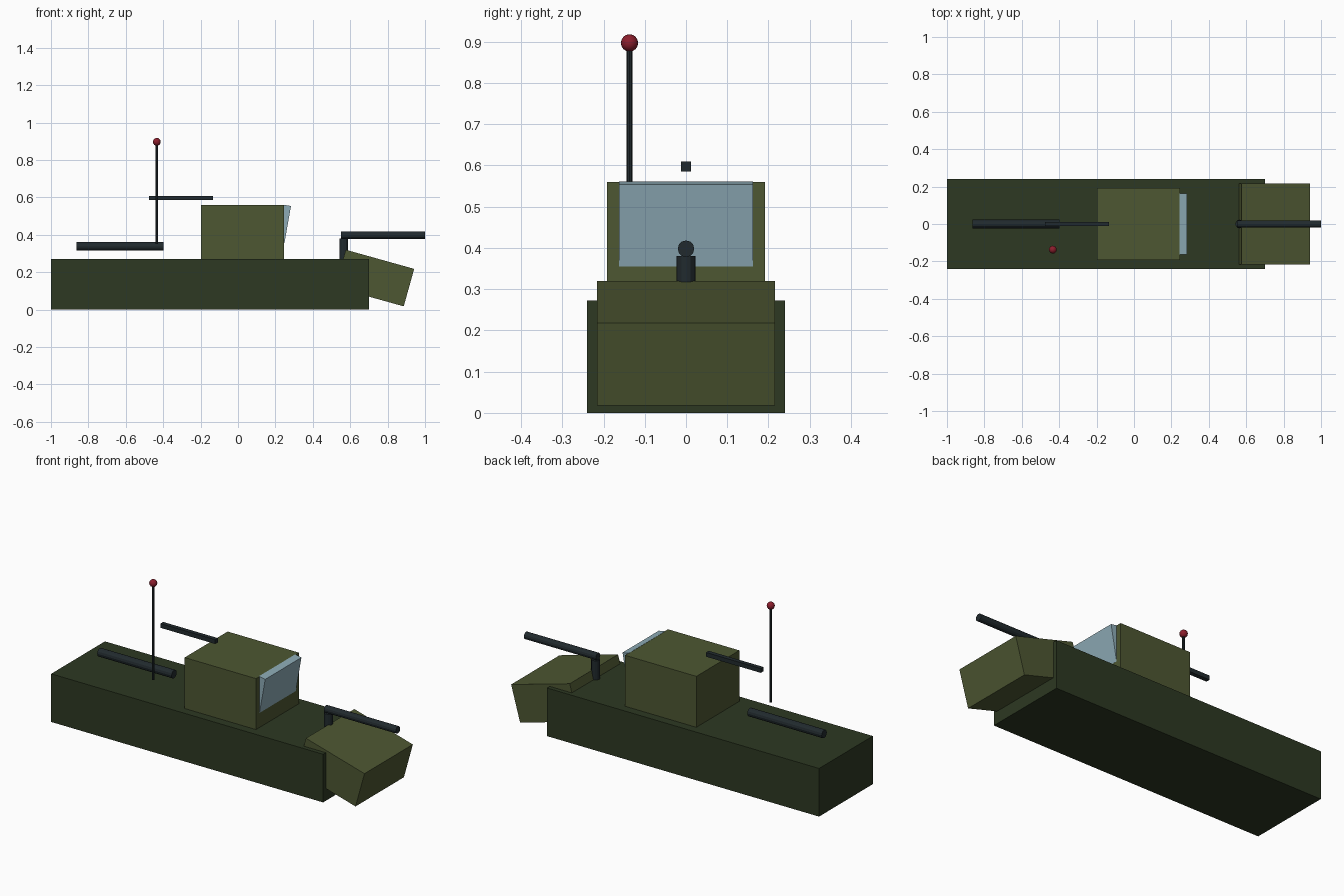
import bpy
import math

default = bpy.data.objects.get("Cube")
if default:
    bpy.data.objects.remove(default, do_unlink=True)


def material(name, rgb):
    mat = bpy.data.materials.new(name)
    mat.use_nodes = True
    mat.diffuse_color = (*rgb, 1)
    mat.node_tree.nodes["Principled BSDF"].inputs["Base Color"].default_value = (*rgb, 1)
    return mat


DARK_GREEN = material("dark green", (0.026, 0.040, 0.016))
OLIVE = material("olive", (0.075, 0.095, 0.032))
GUNMETAL = material("gunmetal", (0.015, 0.023, 0.027))
GLASS = material("pale blue glass", (0.27, 0.41, 0.47))
RED = material("red", (0.26, 0.013, 0.026))


def finish(name, mat):
    obj = bpy.context.object
    obj.name = obj.data.name = name
    obj.data.materials.append(mat)
    return obj


def box(name, mat, size, centre, pitch=0):
    bpy.ops.mesh.primitive_cube_add(size=1, location=centre, rotation=(0, pitch, 0))
    obj = finish(name, mat)
    obj.scale = size
    return obj


def rod(name, mat, radius, length, centre, along_x=False, sides=12):
    pitch = math.pi / 2 if along_x else 0
    bpy.ops.mesh.primitive_cylinder_add(vertices=sides, radius=radius, depth=length,
                                        location=centre, rotation=(0, pitch, 0))
    return finish(name, mat)


# Hull, cabin and tilted bow
box("hull", DARK_GREEN, (1.70, 0.48, 0.272), (-0.15, 0, 0.136))
box("cabin", OLIVE, (0.446, 0.384, 0.30), (0.024, 0, 0.41))
box("bow", OLIVE, (0.38, 0.432, 0.208), (0.731, 0, 0.169), math.radians(15.6))

# Windscreen leaning out of the cabin front
box("windscreen", GLASS, (0.04, 0.324, 0.202), (0.246, 0, 0.458), math.radians(10))

# Bow gun on its post
rod("bow_gun_post", GUNMETAL, 0.023, 0.13, (0.565, 0, 0.315))
rod("bow_gun_barrel", GUNMETAL, 0.02, 0.45, (0.775, 0, 0.398), along_x=True)

# Stern tube and square bar
rod("stern_tube", GUNMETAL, 0.023, 0.465, (-0.632, 0, 0.339), along_x=True)
box("upper_bar", GUNMETAL, (0.342, 0.024, 0.024), (-0.305, 0, 0.597))

# Antenna with ball tip
rod("antenna", GUNMETAL, 0.007, 0.54, (-0.434, -0.137, 0.622), sides=8)
bpy.ops.mesh.primitive_uv_sphere_add(segments=16, ring_count=8, radius=0.021,
                                     location=(-0.434, -0.137, 0.897))
finish("antenna_ball", RED)
bpy.ops.object.shade_smooth()
